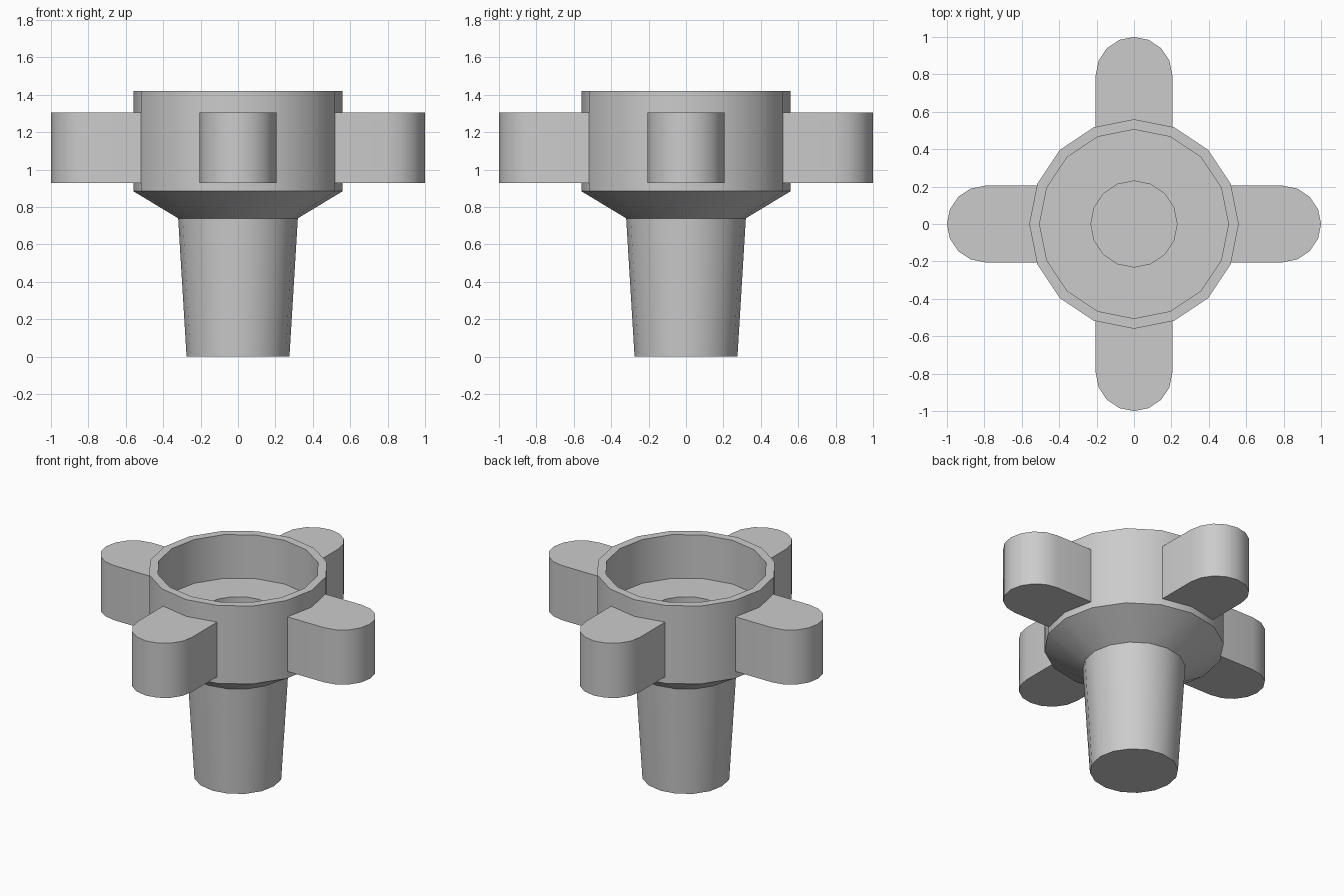
import bpy
import bmesh
from math import cos, sin, pi, radians

cube = bpy.data.objects.get("Cube")
if cube:
    bpy.data.objects.remove(cube)

SIDES = 16

# Single plain grey
grey = bpy.data.materials.new("plain grey")
grey.use_nodes = True
colour = (0.6, 0.6, 0.6, 1)
grey.diffuse_color = colour
grey.node_tree.nodes["Principled BSDF"].inputs["Base Color"].default_value = colour


def finish(bm, name):
    bmesh.ops.recalc_face_normals(bm, faces=bm.faces[:])
    mesh = bpy.data.meshes.new(name)
    bm.to_mesh(mesh)
    bm.free()
    mesh.materials.append(grey)
    obj = bpy.data.objects.new(name, mesh)
    bpy.context.collection.objects.link(obj)
    bpy.ops.object.select_all(action="DESELECT")
    obj.select_set(True)
    bpy.context.view_layer.objects.active = obj
    bpy.ops.object.shade_smooth_by_angle(angle=radians(30))
    return obj


def lathe(name, profile):
    """Turn a (radius, height) profile about z and cap both ends."""
    bm = bmesh.new()
    rings = [[bm.verts.new((r * cos(2 * pi * i / SIDES), r * sin(2 * pi * i / SIDES), z))
              for i in range(SIDES)] for r, z in profile]
    for low, high in zip(rings, rings[1:]):
        for i in range(SIDES):
            j = (i + 1) % SIDES
            bm.faces.new((low[i], low[j], high[j], high[i]))
    bm.faces.new(rings[0])
    bm.faces.new(rings[-1])
    return finish(bm, name)


def arm(name, turn, inner=0.51, centre=0.795, radius=0.205, bottom=0.93, top=1.305):
    """Flat lug with a half-round outer end."""
    outline = [(inner, -radius)]
    for i in range(SIDES // 2 + 1):
        a = -pi / 2 + 2 * pi * i / SIDES
        outline.append((centre + radius * cos(a), radius * sin(a)))
    outline.append((inner, radius))
    bm = bmesh.new()
    base = bm.faces.new([bm.verts.new((x, y, bottom)) for x, y in outline])
    lid = bmesh.ops.extrude_face_region(bm, geom=[base], use_keep_orig=True)
    moved = [v for v in lid["geom"] if isinstance(v, bmesh.types.BMVert)]
    bmesh.ops.translate(bm, verts=moved, vec=(0, 0, top - bottom))
    obj = finish(bm, name)
    obj.rotation_euler.z = turn
    return obj


# Tapered stem, flared cup and the bore in its floor
lathe("stem_and_cup", [
    (0.275, 0), (0.32, 0.74), (0.56, 0.885), (0.56, 1.42),
    (0.505, 1.42), (0.505, 1.12), (0.23, 1.12), (0.23, 0.3),
])

# Four arms around the cup
for k, side in enumerate(("left", "back", "right", "front")):
    arm(side + "_arm", k * pi / 2)
